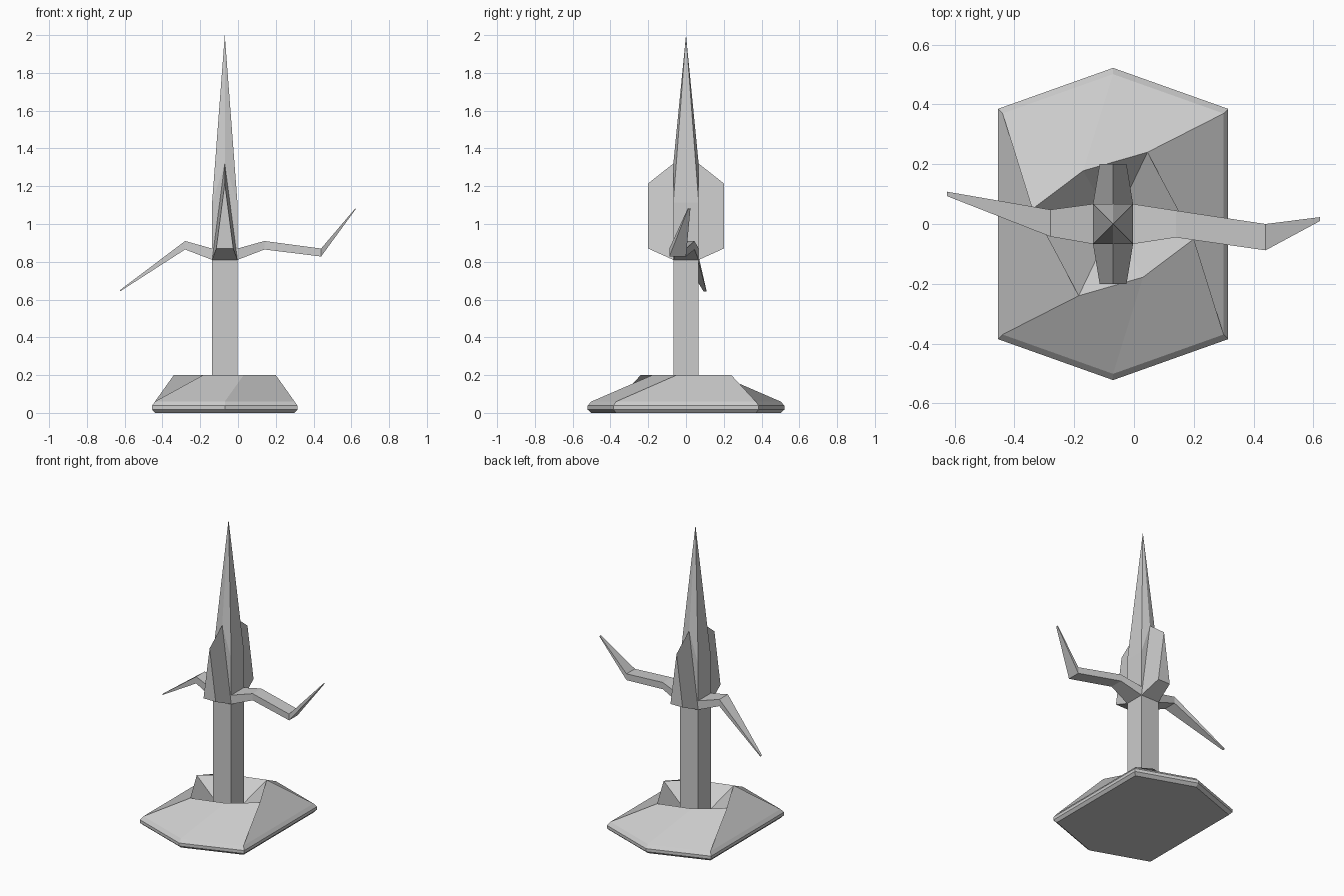
import bpy, bmesh

if "Cube" in bpy.data.objects:
    bpy.data.objects.remove(bpy.data.objects["Cube"])

CX = -0.07   # axis of the tower
W = 0.067    # half width of the square column


def finish(bm, name):
    bmesh.ops.recalc_face_normals(bm, faces=bm.faces[:])
    mesh = bpy.data.meshes.new(name)
    bm.to_mesh(mesh)
    bm.free()
    ob = bpy.data.objects.new(name, mesh)
    bpy.context.collection.objects.link(ob)
    return ob


def hull(name, points):
    bm = bmesh.new()
    for p in points:
        bm.verts.new(p)
    bmesh.ops.convex_hull(bm, input=bm.verts[:])
    bmesh.ops.dissolve_limit(bm, angle_limit=0.01, verts=bm.verts[:], edges=bm.edges[:])
    return finish(bm, name)


def loft(name, rings):
    bm = bmesh.new()
    vs = [[bm.verts.new(p) for p in r] for r in rings]
    n = len(vs[0])
    for a, b in zip(vs, vs[1:]):
        for i in range(n):
            j = (i + 1) % n
            bm.faces.new((a[i], a[j], b[j], b[i]))
    bm.faces.new(vs[0][::-1])
    bm.faces.new(vs[-1])
    return finish(bm, name)


# base: bevelled hexagon rising to a twisted rim, with a sunken centre
half_outer = [(0.385, -0.385), (0.385, 0.385), (0, 0.522)]
half_rim = [(0.27, -0.05), (0.115, 0.24), (-0.10, 0.178)]


def ring(half, s, z):
    pts = half + [(-x, -y) for x, y in half]
    return [(CX + x * s, y * s, z) for x, y in pts]


loft("base", [ring(half_outer, 0.96, 0.0), ring(half_outer, 1, 0.018),
              ring(half_outer, 1, 0.038), ring(half_outer, 0.96, 0.06),
              ring(half_rim, 1, 0.2), ring(half_rim, 0.3, 0.06)])

# column and spire
corners = [(CX + sx * W, sy * W) for sx in (-1, 1) for sy in (-1, 1)]
hull("tower", [(x, y, z) for x, y in corners for z in (0.03, 1.115)]
     + [(CX, -W, 1.32), (CX, W, 1.32), (CX, 0, 2.0)])

# front and back wedge fins
for name, s in (("front_fin", -1), ("back_fin", 1)):
    hull(name, [(CX - W, s * W, 0.81), (CX + W, s * W, 0.81), (CX, s * W, 1.32),
                (CX - 0.045, s * 0.2, 0.87), (CX + 0.045, s * 0.2, 0.87),
                (CX, s * 0.2, 1.215)])


# crooked arms: sections given as x, y min, y max, z min, z max
def arm(name, sections):
    loft(name, [[(x, y0, z0), (x, y1, z0), (x, y1, z1), (x, y0, z1)]
                for x, y0, y1, z0, z1 in sections])


arm("right_arm", [(CX + W, -W, W, 0.81, 0.87), (0.14, -0.045, 0.045, 0.865, 0.91),
                  (0.44, -0.088, 0.0, 0.828, 0.87), (0.622, 0.01, 0.023, 1.077, 1.084)])
arm("left_arm", [(CX - W, -W, W, 0.81, 0.87), (-0.28, -0.042, 0.048, 0.865, 0.91),
                 (-0.625, 0.093, 0.108, 0.643, 0.65)])
